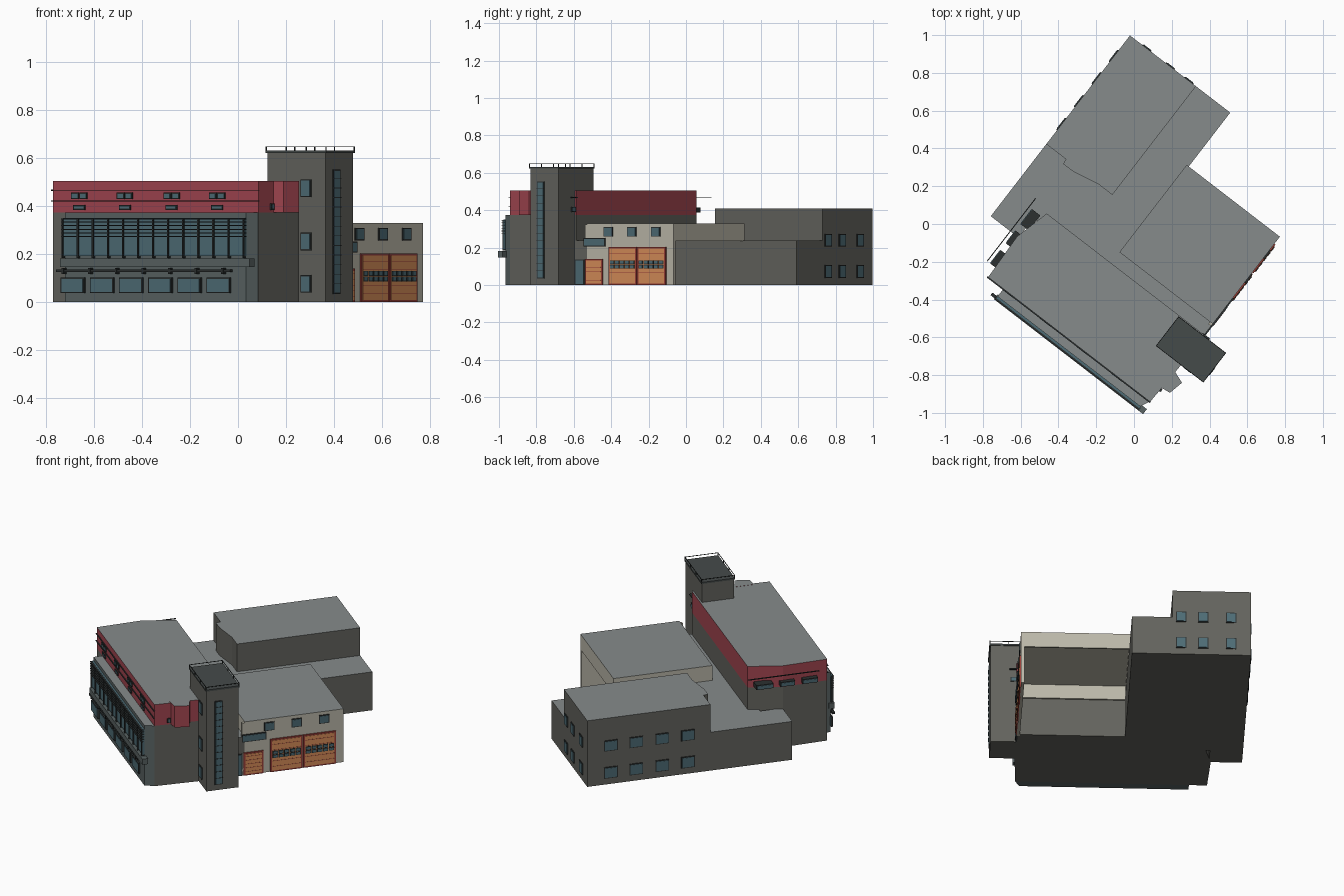
import bpy, bmesh, math

if "Cube" in bpy.data.objects:
    bpy.data.objects.remove(bpy.data.objects["Cube"])

# Building axes: a runs along the front wall, b runs to the rear (plan is turned 37.6 degrees)
ANG = math.radians(-37.6)
CA, SA = math.cos(ANG), math.sin(ANG)

def mat(name, r, g, b):
    m = bpy.data.materials.new(name)
    m.diffuse_color = (r, g, b, 1)
    m.use_nodes = True
    m.node_tree.nodes["Principled BSDF"].inputs["Base Color"].default_value = m.diffuse_color
    return m

WALL = mat("dark_wall", .125, .125, .11)
BAY = mat("bay_wall", .10, .125, .125)
ROOF = mat("roof_grey", .24, .26, .26)
CAP = mat("tower_cap", .06, .07, .068)
RED = mat("red_cladding", .36, .06, .08)
BEIGE = mat("beige_wall", .50, .48, .40)
GLASS = mat("glass", .075, .15, .18)
DARK = mat("frame", .025, .03, .03)
ORANGE = mat("door_orange", .68, .27, .10)
TRIM = mat("door_trim", .33, .05, .04)

def prism(name, pts, z0, z1, wall, roof=None):
    """Extruded plan outline given in (a, b)."""
    bm = bmesh.new()
    pts = [(a * CA - b * SA, a * SA + b * CA) for a, b in pts]
    lo = [bm.verts.new((x, y, z0)) for x, y in pts]
    hi = [bm.verts.new((x, y, z1)) for x, y in pts]
    n = len(pts)
    bm.faces.new(lo)
    top = bm.faces.new(hi)
    for i in range(n):
        bm.faces.new((lo[i], lo[(i + 1) % n], hi[(i + 1) % n], hi[i]))
    bmesh.ops.recalc_face_normals(bm, faces=bm.faces)
    if roof:
        top.material_index = 1
    me = bpy.data.meshes.new(name)
    bm.to_mesh(me)
    bm.free()
    me.materials.append(wall)
    me.materials.append(roof or wall)
    ob = bpy.data.objects.new(name, me)
    bpy.context.collection.objects.link(ob)
    return ob

def box(name, a0, a1, b0, b1, z0, z1, wall, roof=None):
    return prism(name, [(a0, b0), (a1, b0), (a1, b1), (a0, b1)], z0, z1, wall, roof)

def panel(name, side, plane, s0, s1, z0, z1, m, depth=.006):
    """Thin plate on a wall. side: 'a' = wall at fixed a, 'b' = wall at fixed b."""
    lo, hi = plane - depth, plane + depth
    if side == 'a':
        return box(name, lo, hi, s0, s1, z0, z1, m)
    return box(name, s0, s1, lo, hi, z0, z1, m)

def window(name, side, plane, s0, s1, z0, z1, m=GLASS, frame=DARK, t=.005, depth=.005):
    panel(name + "_frame", side, plane, s0, s1, z0, z1, frame, depth)
    panel(name, side, plane, s0 + t, s1 - t, z0 + t, z1 - t, m, depth + .002)

# Low connecting block and corridor
prism("low_block", [(-.626, -.43), (-.44, -.43), (-.44, -.30), (.653, -.30), (.653, -.165),
                    (.044, -.165), (.044, .778), (-.626, .778)], 0, .238, WALL, ROOF)

# Rear upper storey with a small stepped edge
prism("rear_block", [(-.626, .052), (-.495, .052), (-.491, .023), (-.419, .024), (-.28, .052),
                     (-.185, .052), (-.185, .778), (-.626, .778)], .238, .41, WALL, ROOF)
for z0, z1 in ((.038, .107), (.207, .272)):
    for b0 in (.60, .45, .297, .145):
        window("rear_side_window", 'a', -.626, b0, b0 + .08, z0, z1)
    for a0 in (-.262, -.386, -.543):
        window("rear_window", 'b', .778, a0, a0 + .058, z0, z1)

# Main building: grey base, front bay and red upper storey
main = [(-.44, -.694), (.642, -.694), (.653, -.44), (.65, -.238), (-.40, -.238), (-.45, -.43)]
prism("main_base", main, 0, .374, WALL, ROOF)
prism("main_upper", main, .374, .505, RED, ROOF)
prism("front_bay", [(-.338, -.745), (.615, -.745), (.642, -.69), (-.338, -.69)], 0, .373, BAY, ROOF)
prism("red_corner_box", [(.63, -.60), (.696, -.592), (.714, -.511), (.63, -.48)], .374, .506, RED, ROOF)

# Lower front windows, canopy and ledge
for i in range(6):
    a0 = -.352 + i * .1535
    window("front_window", 'b', -.75, a0, a0 + .122, .038, .102)
box("front_canopy", -.372, .545, -.762, -.745, .125, .137, DARK)
for i in range(7):
    a0 = -.34 + i * .14
    box("canopy_bracket", a0, a0 + .01, -.764, -.745, .118, .142, DARK)
box("front_ledge", -.345, .652, -.768, -.735, .147, .182, BAY)

# Glazed screen with mullions and slats
panel("screen_glass", 'b', -.75, -.338, .618, .192, .35, GLASS)
for i in range(13):
    a0 = -.338 + i * .0793
    panel("screen_mullion", 'b', -.755, a0 - .003, a0 + .003, .185, .345, DARK, .008)
for z in (.345, .333, .318, .302, .287, .272):
    panel("screen_slat", 'b', -.757, -.343, .622, z, z + .003, DARK, .008)

# Red storey: window pairs, lower vents and long rails
for x in (-.66, -.47, -.275, -.085):
    c = (x + .423) / .792
    for d in (-.041, .002):
        window("upper_window", 'b', -.694, c + d, c + d + .039, .43, .457)
    window("upper_vent", 'b', -.694, c - .03, c + .03, .385, .405)
for z in (.465, .42):
    box("front_rail", -.445, .645, -.70, -.69, z, z + .003, DARK)
window("corner_window", 'a', .648, -.62, -.60, .385, .412)

# Left end: bar and three projecting windows
box("side_bar", -.498, -.493, -.63, -.21, .464, .469, DARK)
for b0, b1 in ((-.63, -.54), (-.495, -.41), (-.367, -.267)):
    box("side_window_hood", -.475, -.42, b0, b1, .387, .415, DARK)
    panel("side_window", 'a', -.475, b0 + .004, b1 - .004, .391, .411, GLASS, .003)

# Stair tower with cap and railing
box("tower", .49, .797, -.436, -.248, 0, .622, WALL)
box("tower_roof", .485, .803, -.441, -.243, .622, .632, CAP)
for a in (.487, .592, .697, .801):
    for b in (-.439, -.245):
        box("rail_post", a - .002, a + .002, b - .002, b + .002, .63, .65, DARK)
for b in (-.439, -.245):
    box("rail_long", .485, .803, b - .0015, b + .0015, .647, .65, DARK)
for a in (.487, .801):
    box("rail_short", a - .0015, a + .0015, -.439, -.245, .647, .65, DARK)
for z0, z1 in ((.04, .113), (.216, .29), (.438, .512)):
    window("tower_window", 'b', -.436, .668, .723, z0, z1)
window("tower_strip_window", 'a', .797, -.388, -.34, .035, .553)
for i in range(1, 13):
    z = .035 + i * .04
    panel("strip_bar", 'a', .797, -.388, -.34, z, z + .003, DARK, .009)
window("tower_rear_window", 'b', -.248, .65, .685, .39, .418)
box("tower_rear_bar", .64, .69, -.25, -.235, .466, .471, DARK)

# Vehicle hall: front wall, roof, high rear and side bands, open underneath at the rear
box("hall_front_wall", .635, .653, -.18, .418, 0, .322, BEIGE)
box("hall_roof", .03, .653, -.165, .418, .322, .33, BEIGE, ROOF)
box("hall_rear_band", .03, .64, .408, .418, .235, .323, BEIGE)
box("hall_left_band", .03, .04, -.165, .418, .235, .323, BEIGE)
box("hall_side_band", .03, .64, -.165, -.155, .235, .323, BEIGE)

def big_door(b0, b1, z1):
    window("hall_door", 'a', .655, b0, b1, 0, z1, ORANGE, TRIM, .009)
    for k in range(1, 6):
        z = k * z1 / 6
        panel("door_joint", 'a', .655, b0 + .009, b1 - .009, z, z + .002, TRIM, .008)

for b0, b1 in ((-.015, .174), (.179, .370)):
    big_door(b0, b1, .203)
    w = (b1 - b0 - .02) / 5
    for r in range(2):
        for i in range(5):
            s = b0 + .01 + i * w
            z0 = .087 + r * .023
            window("door_light", 'a', .655, s + .002, s + w - .002, z0, z0 + .021, GLASS, DARK, .004, .009)
big_door(-.173, -.056, .14)
for b0 in (-.05, .11, .272):
    window("hall_window", 'a', .653, b0, b0 + .06, .258, .31)
window("hall_low_window", 'a', .655, -.182, -.04, .207, .252)
window("entrance_glass", 'a', .653, -.243, -.182, 0, .135)
